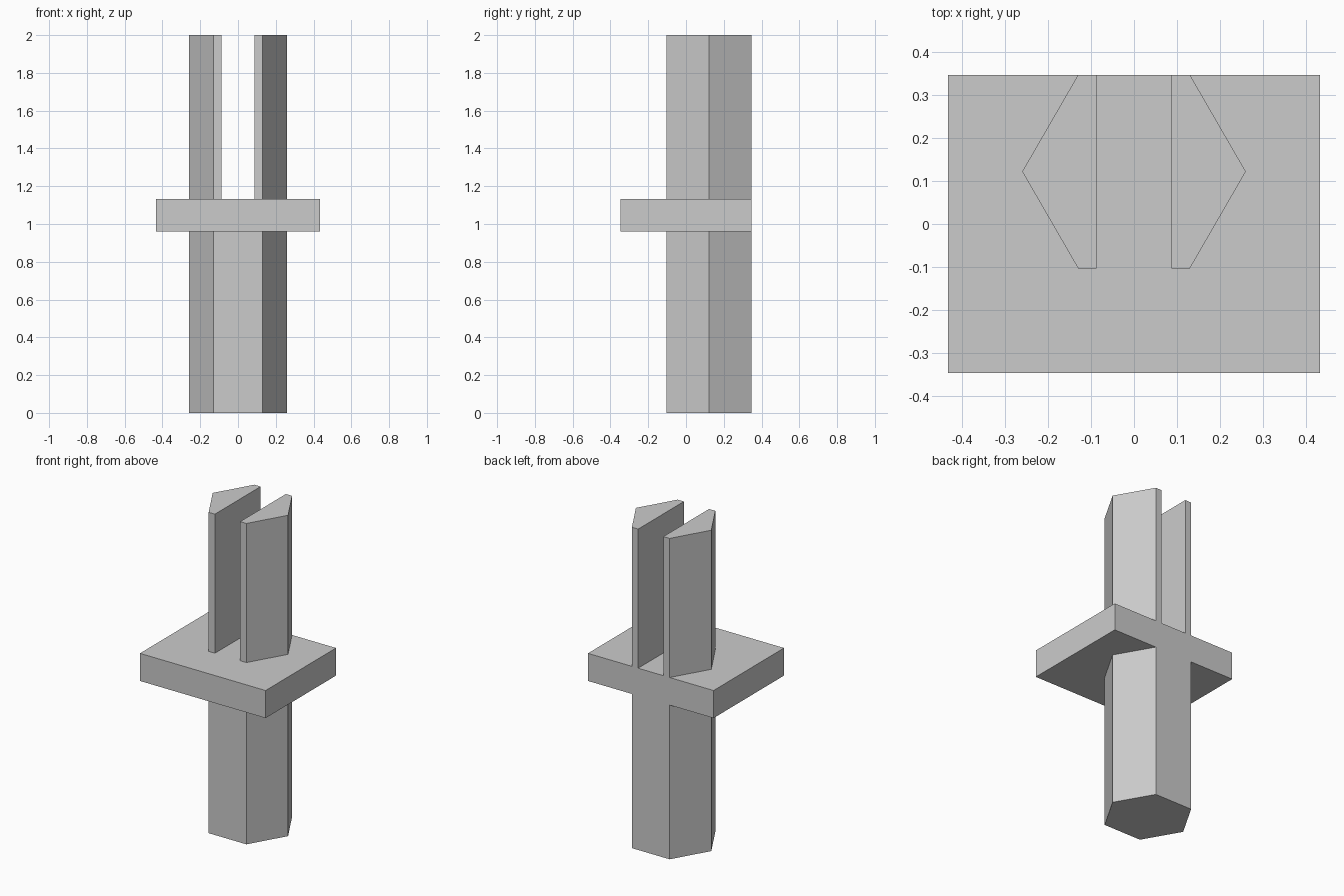
import bpy, bmesh

if "Cube" in bpy.data.objects:
    bpy.data.objects.remove(bpy.data.objects["Cube"])

PLATE_X, PLATE_Y = 0.433, 0.347
Z_LOW, Z_HIGH, Z_TOP = 0.961, 1.133, 2.0
HALF, FLAT, SLOT = 0.26, 0.13, 0.087          # hexagon tip, flat end, half slot width
Y_BACK, Y_FRONT = 0.347, -0.103
Y_MID = (Y_BACK + Y_FRONT) / 2


def prism(name, outline, z0, z1):
    """Extrude a flat xy outline from z0 to z1."""
    bm = bmesh.new()
    face = bm.faces.new([bm.verts.new((x, y, z0)) for x, y in outline])
    top = bmesh.ops.extrude_face_region(bm, geom=[face])["geom"]
    verts = [v for v in top if isinstance(v, bmesh.types.BMVert)]
    bmesh.ops.translate(bm, verts=verts, vec=(0, 0, z1 - z0))
    bmesh.ops.recalc_face_normals(bm, faces=bm.faces)
    mesh = bpy.data.meshes.new(name)
    bm.to_mesh(mesh)
    bm.free()
    obj = bpy.data.objects.new(name, mesh)
    bpy.context.collection.objects.link(obj)
    return obj


# Hexagonal post below the plate
prism("lower_post", [(-FLAT, Y_FRONT), (FLAT, Y_FRONT), (HALF, Y_MID),
                     (FLAT, Y_BACK), (-FLAT, Y_BACK), (-HALF, Y_MID)], 0, Z_LOW)

# Rectangular plate, flush with the back of the post
prism("plate", [(-PLATE_X, -PLATE_Y), (PLATE_X, -PLATE_Y),
                (PLATE_X, PLATE_Y), (-PLATE_X, PLATE_Y)], Z_LOW, Z_HIGH)

# Two prongs: the hexagon continued upward, split by a slot
for side, s in (("left", -1), ("right", 1)):
    prism(f"{side}_prong", [(s * SLOT, Y_FRONT), (s * FLAT, Y_FRONT), (s * HALF, Y_MID),
                            (s * FLAT, Y_BACK), (s * SLOT, Y_BACK)], Z_HIGH, Z_TOP)
